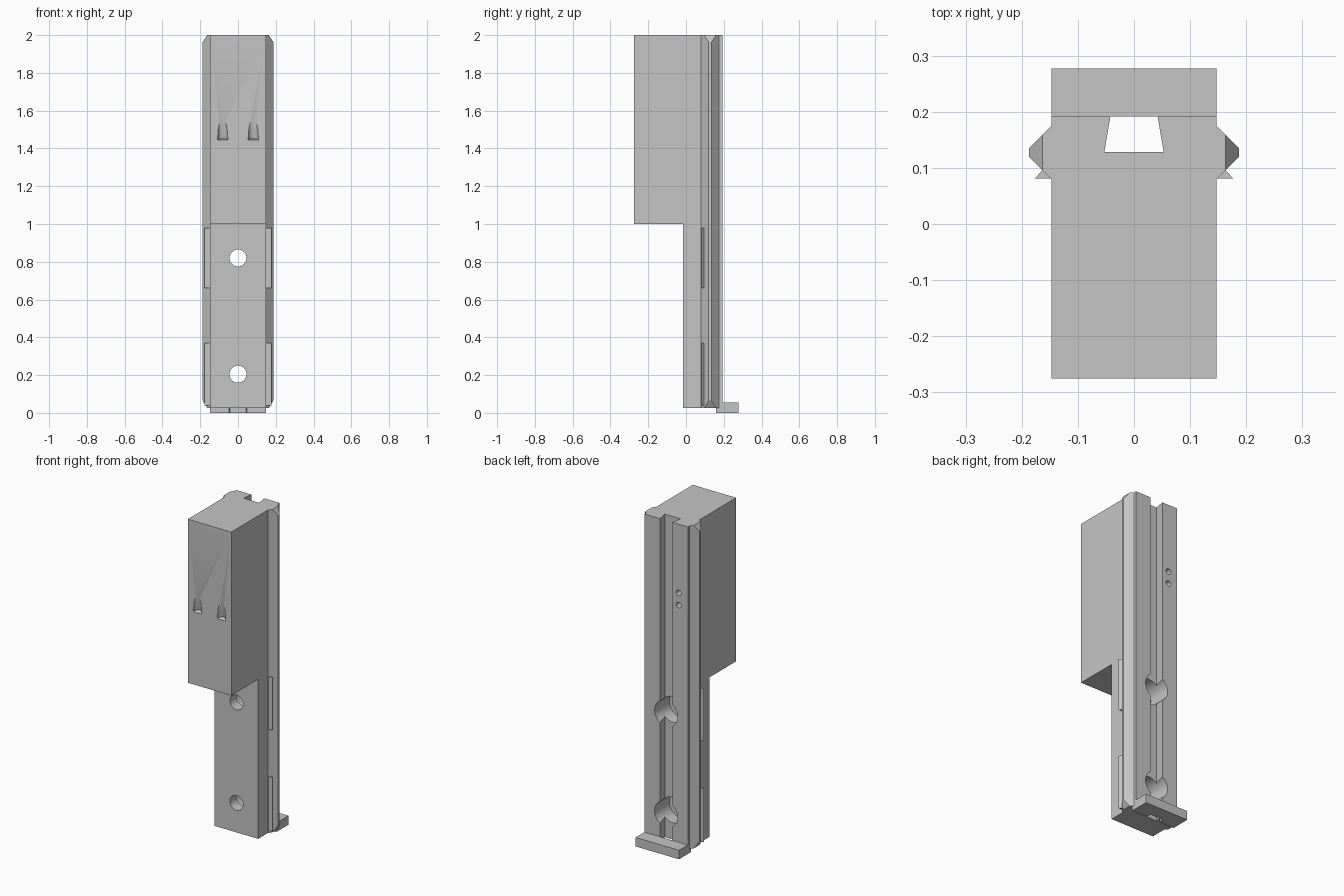
import bpy
import math
from mathutils import Matrix, Vector

if "Cube" in bpy.data.objects:
    bpy.data.objects.remove(bpy.data.objects["Cube"], do_unlink=True)

GREY = (0.56, 0.56, 0.56, 1)
grey = bpy.data.materials.new("plain_grey")
grey.use_nodes = True
grey.diffuse_color = GREY
grey.node_tree.nodes["Principled BSDF"].inputs["Base Color"].default_value = GREY


def loft(name, rings):
    """Solid through rings of equal point count, capped at both ends."""
    n = len(rings[0])
    verts = [p for ring in rings for p in ring]
    faces = [list(range(n))[::-1], [len(verts) - n + i for i in range(n)]]
    for k in range(len(rings) - 1):
        for i in range(n):
            j = (i + 1) % n
            faces.append([k * n + i, k * n + j, k * n + n + j, k * n + n + i])
    mesh = bpy.data.meshes.new(name)
    mesh.from_pydata(verts, [], faces)
    mesh.materials.append(grey)
    obj = bpy.data.objects.new(name, mesh)
    bpy.context.collection.objects.link(obj)
    bpy.context.view_layer.objects.active = obj
    bpy.ops.object.mode_set(mode='EDIT')
    bpy.ops.mesh.select_all(action='SELECT')
    bpy.ops.mesh.normals_make_consistent(inside=False)
    bpy.ops.object.mode_set(mode='OBJECT')
    return obj


def prism(name, outline, z0, z1):
    return loft(name, [[(x, y, z) for x, y in outline] for z in (z0, z1)])


def rod(name, radius, start, direction, length):
    """Cylinder running from a start point along a direction."""
    d = Vector(direction).normalized()
    turn = Matrix.Translation(start) @ d.to_track_quat('Z', 'Y').to_matrix().to_4x4()
    steps = [i * math.tau / 48 for i in range(48)]
    return loft(name, [[turn @ Vector((radius * math.cos(a), radius * math.sin(a), h))
                        for a in steps] for h in (0, length)])


def cut(obj, cutter):
    cutter.hide_render = True
    mod = obj.modifiers.new("cut", 'BOOLEAN')
    mod.operation, mod.solver, mod.object = 'DIFFERENCE', 'EXACT', cutter
    bpy.context.view_layer.objects.active = obj
    bpy.ops.object.modifier_apply(modifier=mod.name)
    bpy.data.objects.remove(cutter, do_unlink=True)


HALF, BACK, BASE, TOP = 0.147, 0.192, 0.025, 2.0

# Main body: slim lower column with a deep upper block
side = [(-0.275, 1), (-0.275, TOP), (BACK, TOP), (BACK, BASE), (-0.015, BASE), (-0.015, 1)]
body = loft("main_body", [[(x, y, z) for y, z in side] for x in (-HALF, HALF)])

# Dovetail slot along the back
cut(body, prism("slot_cutter",
                [(-0.053, 0.128), (0.053, 0.128), (0.0406, 0.2), (-0.0406, 0.2)], -0.1, 2.1))

# Screw holes with wide counterbores from the back
for z in (0.205, 0.82):
    cut(body, rod("screw_cutter", 0.045, (0, -0.1, z), (0, 1, 0), 0.2))
    cut(body, rod("counterbore_cutter", 0.078, (0, 0.05, z), (0, 1, 0), 0.2))

# Small pin holes in the back
for z in (1.505, 1.58):
    cut(body, rod("pin_cutter", 0.017, (-0.085, 0.14, z), (0, 1, 0), 0.1))

# Slanted scoops in the front of the block
tilt = math.radians(14)
for x in (-0.081, 0.081):
    cut(body, rod("scoop_cutter", 0.027, (x, -0.275, 1.445),
                  (0, -math.sin(tilt), math.cos(tilt)), 0.2))

# Foot ledge, pierced by the same slot
foot = prism("foot_ledge", [(-HALF, 0.16), (HALF, 0.16), (HALF, 0.277), (-HALF, 0.277)], 0, 0.055)
cut(foot, prism("foot_slot_cutter",
                [(-0.053, 0.128), (0.053, 0.128), (0.042, BACK), (-0.042, BACK)], -0.1, 0.1))

# Side rails with chamfered ends, and thin ribs on their front slopes
for s, label in ((1, "left"), (-1, "right")):
    narrow = [(HALF, 0.175), (0.163, 0.159), (0.163, 0.096), (HALF, 0.08)]
    wide = [(HALF, 0.175), (0.187, 0.135), (0.187, 0.12), (HALF, 0.08)]
    loft(label + "_rail", [[(s * x, y, z) for x, y in ring] for ring, z in (
        (narrow, BASE), (wide, 0.065), (wide, 1.963), (narrow, TOP))])
    for part, z0, z1 in (("lower", 0.04, 0.37), ("upper", 0.66, 0.98)):
        prism(f"{label}_{part}_rib",
              [(s * HALF, 0.081), (s * 0.177, 0.081), (s * 0.163, 0.096)], z0, z1)

# Smooth the round holes, keep the edges crisp
bpy.ops.object.select_all(action='DESELECT')
body.select_set(True)
bpy.context.view_layer.objects.active = body
bpy.ops.object.shade_smooth_by_angle(angle=math.radians(30))
